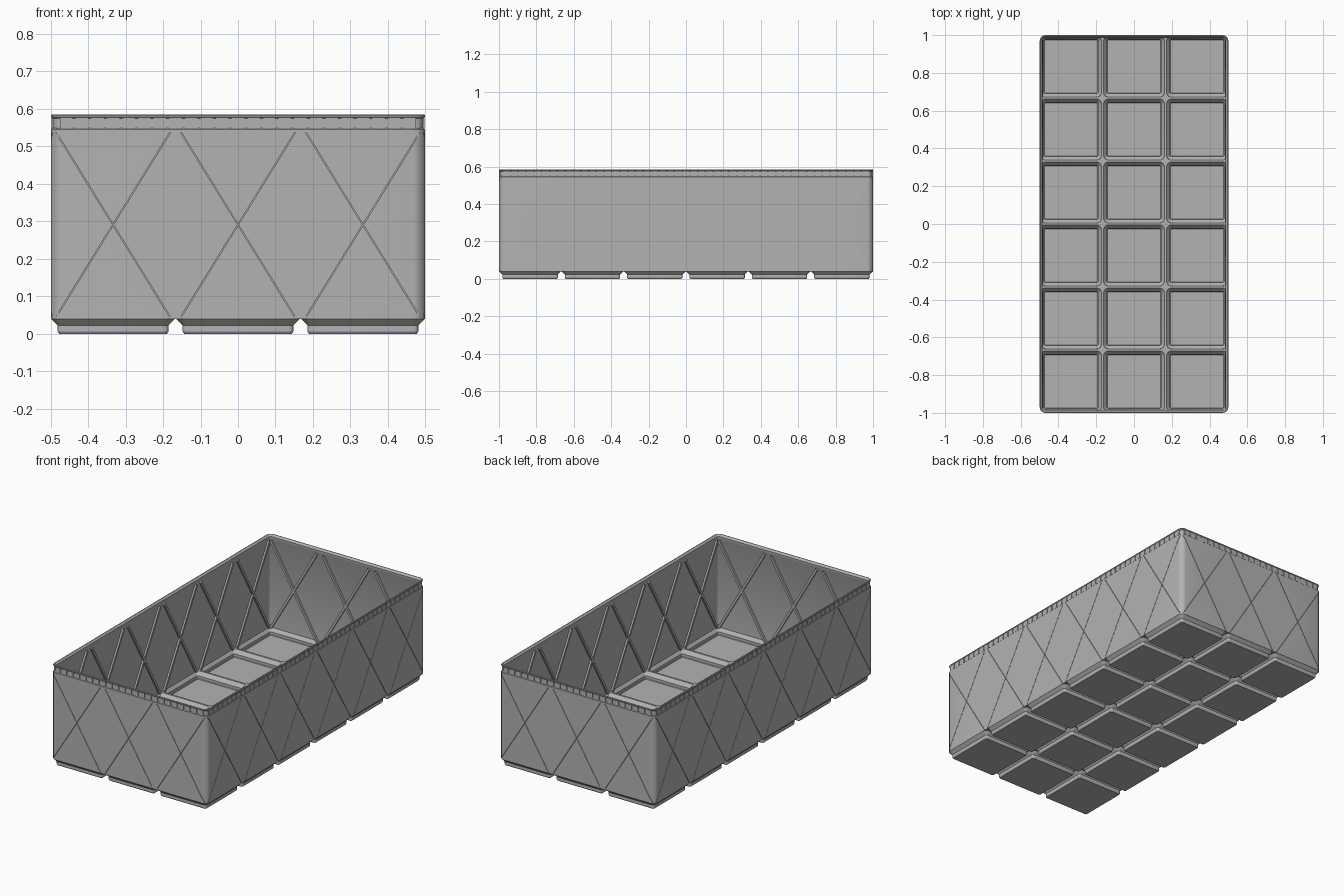
import bpy, bmesh, math
from mathutils import Vector, Matrix

if "Cube" in bpy.data.objects:
    bpy.data.objects.remove(bpy.data.objects["Cube"])

HX, HY, R = 0.499, 1.0, 0.03      # body half sizes and corner radius
PITCH = 1 / 3
Z0, ZTOP = 0.04, 0.585
WALL = 0.008

grey = bpy.data.materials.new("grey plastic")
grey.diffuse_color = (0.45, 0.45, 0.45, 1)
grey.use_nodes = True
grey.node_tree.nodes["Principled BSDF"].inputs["Base Color"].default_value = grey.diffuse_color


def finish(name, bm, smooth=True):
    bmesh.ops.recalc_face_normals(bm, faces=bm.faces)
    me = bpy.data.meshes.new(name)
    bm.to_mesh(me)
    bm.free()
    me.materials.append(grey)
    ob = bpy.data.objects.new(name, me)
    bpy.context.collection.objects.link(ob)
    if smooth:
        bpy.ops.object.select_all(action='DESELECT')
        ob.select_set(True)
        bpy.context.view_layer.objects.active = ob
        bpy.ops.object.shade_smooth_by_angle(angle=math.radians(30))
    return ob


def rounded(hx, hy, r, cx=0, cy=0, n=6):
    """Points of a rounded rectangle."""
    pts = []
    for k, (sx, sy) in enumerate(((1, 1), (-1, 1), (-1, -1), (1, -1))):
        for i in range(n + 1):
            a = math.pi / 2 * (k + i / n)
            pts.append((cx + sx * (hx - r) + r * math.cos(a),
                        cy + sy * (hy - r) + r * math.sin(a)))
    return pts


def loft(bm, profile, hx, hy, r, cx=0, cy=0, closed=False, cap=()):
    """Sweep (inset, z) pairs around a rounded rectangle."""
    rings = [[bm.verts.new((x, y, z)) for x, y in
              rounded(hx - d, hy - d, max(r - d, 0.004), cx, cy)] for d, z in profile]
    pairs = list(zip(rings, rings[1:]))
    if closed:
        pairs.append((rings[-1], rings[0]))
    for a, b in pairs:
        for i in range(len(a)):
            j = (i + 1) % len(a)
            bm.faces.new((a[i], a[j], b[j], b[i]))
    for c in cap:
        bm.faces.new(rings[c])


def box(bm, size, matrix):
    bmesh.ops.create_cube(bm, size=1, matrix=matrix @ Matrix.Diagonal((*size, 1)))


# each wall: rotation about z, distance from centre, number of cells
WALLS = [(0, HY, 3), (math.pi, HY, 3), (math.pi / 2, HX, 6), (-math.pi / 2, HX, 6)]


def diagonals(bm, lean, reach, low, high, width, depth, inset):
    """Slanted bars on every wall, one per cell."""
    a, b = Vector((-lean * reach, 0, low)), Vector((lean * reach, 0, high))
    tilt = math.atan2(b.x - a.x, b.z - a.z)
    for rot, dist, cells in WALLS:
        for c in range(cells):
            x = (c - (cells - 1) / 2) * PITCH
            m = (Matrix.Rotation(rot, 4, 'Z')
                 @ Matrix.Translation((x, -dist + inset, (low + high) / 2))
                 @ Matrix.Rotation(tilt, 4, 'Y'))
            box(bm, (width, depth, (b - a).length), m)


# outer wall with a recessed band and a stacking lip
bm = bmesh.new()
loft(bm, [(0, Z0), (0, 0.545), (0.005, 0.549), (0.005, 0.574), (0, 0.579), (0, 0.583),
          (0.002, ZTOP), (0.005, ZTOP), (0.014, 0.574), (0.014, 0.56), (WALL, 0.548),
          (WALL, Z0)], HX, HY, R, closed=True)
wall = finish("outer_wall", bm, smooth=False)

# thin crossing slits in the outside of the wall
for label, lean in (("rising", 1), ("falling", -1)):
    bm = bmesh.new()
    diagonals(bm, lean, 0.152, 0.045, 0.537, 0.0022, 0.012, 0.0)
    cutter = finish(label + "_slit_cutter", bm, smooth=False)
    cutter.hide_render = True
    cutter.hide_set(True)
    mod = wall.modifiers.new(label + "_slits", 'BOOLEAN')
    mod.operation, mod.solver, mod.object = 'DIFFERENCE', 'EXACT', cutter
bpy.ops.object.select_all(action='DESELECT')
wall.select_set(True)
bpy.context.view_layer.objects.active = wall
for mod in list(wall.modifiers):
    bpy.ops.object.modifier_apply(modifier=mod.name)
bpy.ops.object.shade_smooth_by_angle(angle=math.radians(30))

# crossing ribs on the inside of the wall
bm = bmesh.new()
for lean in (1, -1):
    diagonals(bm, lean, 0.147, 0.045, 0.55, 0.013, 0.012, WALL + 0.004)
finish("inner_ribs", bm, smooth=False)

# row of small blocks around the rim
bm = bmesh.new()
for rot, dist, cells in WALLS:
    count = cells * 8 - 1
    step = PITCH / 8
    for i in range(count):
        m = (Matrix.Rotation(rot, 4, 'Z')
             @ Matrix.Translation(((i - (count - 1) / 2) * step, -dist + 0.0035, 0.5615)))
        box(bm, (step - 0.008, 0.005, 0.03), m)
finish("rim_blocks", bm, smooth=False)

# hollow feet, one per cell
cells = [((i - 1) * PITCH, (j - 2.5) * PITCH) for i in range(3) for j in range(6)]
bm = bmesh.new()
for cx, cy in cells:
    loft(bm, [(0.022, 0), (0.018, 0.006), (0.018, 0.022), (0, Z0), (0.005, 0.047),
              (0.023, 0.027), (0.023, 0.011), (0.026, 0.008)],
         0.1657, 0.1657, R, cx, cy, cap=(0, -1))
finish("feet", bm)

# ridge grid joining the feet and the wall
bm = bmesh.new()
loops = [rounded(HX - 0.001, HY - 0.001, R - 0.001)]
loops += [rounded(0.1612, 0.1612, R - 0.005, cx, cy) for cx, cy in cells]
edges = []
for pts in loops:
    vs = [bm.verts.new((x, y, Z0 + 0.001)) for x, y in pts]
    edges += [bm.edges.new((vs[i - 1], vs[i])) for i in range(len(vs))]
bmesh.ops.triangle_fill(bm, use_beauty=True, use_dissolve=False, edges=edges)
top = bmesh.ops.extrude_face_region(bm, geom=bm.faces[:], use_keep_orig=True)
bmesh.ops.translate(bm, vec=(0, 0, 0.006),
                    verts=[v for v in top["geom"] if isinstance(v, bmesh.types.BMVert)])
finish("floor_ridges", bm, smooth=False)
